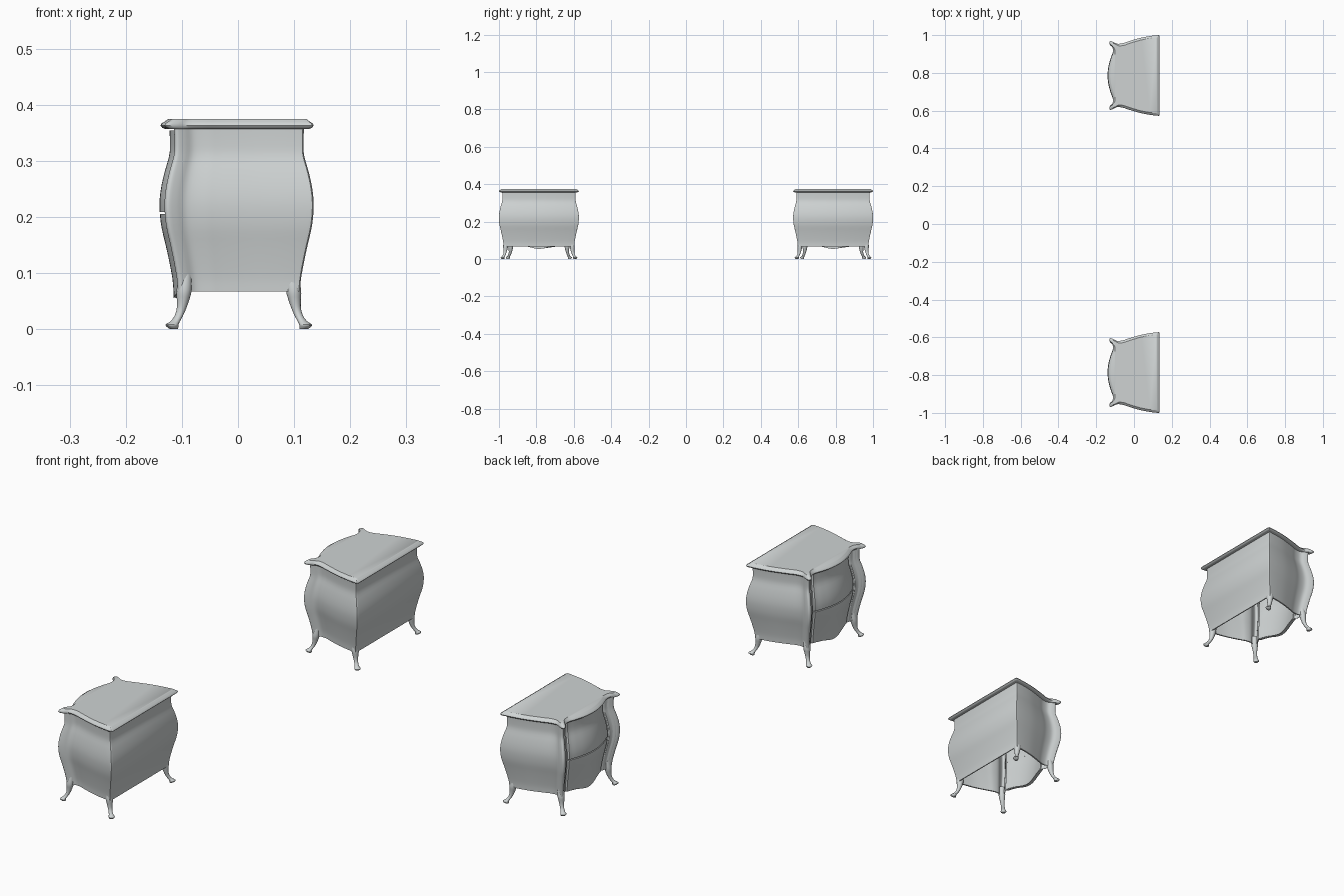
import bpy, bmesh, math
from mathutils import Vector

if "Cube" in bpy.data.objects:
    bpy.data.objects.remove(bpy.data.objects["Cube"])

mat = bpy.data.materials.new("pale grey")
mat.diffuse_color = (0.62, 0.65, 0.65, 1)
mat.use_nodes = True
mat.node_tree.nodes["Principled BSDF"].inputs["Base Color"].default_value = mat.diffuse_color


def smooth_path(pts, n=4):
    """Catmull-Rom curve through the points."""
    p = [Vector(q) for q in pts]
    p = [2 * p[0] - p[1]] + p + [2 * p[-1] - p[-2]]
    out = []
    for i in range(1, len(p) - 2):
        a, b, c, d = p[i - 1:i + 3]
        for k in range(n):
            t = k / n
            out.append(0.5 * (2 * b + (c - a) * t + (2 * a - 5 * b + 4 * c - d) * t * t
                              + (3 * b - a - 3 * c + d) * t ** 3))
    return out + [p[-2]]


def loft(name, rings, offset, loop=False):
    """Skin closed rings, capping both ends or joining last ring to first."""
    bm = bmesh.new()
    vs = [[bm.verts.new((x, y + offset, z)) for x, y, z in r] for r in rings]
    n = len(vs[0])
    pairs = list(zip(vs, vs[1:])) + ([(vs[-1], vs[0])] if loop else [])
    for a, b in pairs:
        for i in range(n):
            j = (i + 1) % n
            bm.faces.new((a[i], a[j], b[j], b[i]))
    if not loop:
        bm.faces.new(vs[0])
        bm.faces.new(vs[-1])
    bmesh.ops.recalc_face_normals(bm, faces=bm.faces)
    me = bpy.data.meshes.new(name)
    bm.to_mesh(me)
    bm.free()
    me.materials.append(mat)
    ob = bpy.data.objects.new(name, me)
    bpy.context.collection.objects.link(ob)
    bpy.ops.object.select_all(action='DESELECT')
    ob.select_set(True)
    bpy.context.view_layer.objects.active = ob
    bpy.ops.object.shade_smooth_by_angle(angle=math.radians(35))
    return ob


# Plan outline: serpentine front at -x, pointed front corners, flat back at +x
half = [(-.135, 0), (-.131, .045), (-.120, .088), (-.109, .122), (-.112, .150),
        (-.125, .166), (-.128, .176), (-.122, .182), (-.107, .177), (-.088, .168),
        (-.060, .170), (-.030, .180), (.030, .198), (.080, .208), (.124, .2135),
        (.130, .2125), (.132, .207)]
outline = smooth_path([(x, -y) for x, y in half[:0:-1]] + half)

# Bombe profile: (height, swell)
profile = smooth_path([(.067, -.022), (.09, -.020), (.12, -.0145), (.15, -.008),
                       (.185, .000), (.22, .003), (.25, .0005), (.28, -.006),
                       (.31, -.0145), (.335, -.0155), (.360, -.0145)], 3)


def swell(z):
    if z <= profile[0][0]:
        return profile[0][1]
    for a, b in zip(profile, profile[1:]):
        if z <= b[0]:
            return a[1] + (b[1] - a[1]) * (z - a[0]) / (b[0] - a[0])
    return profile[-1][1]


def at(p, z, d):
    return (p[0] * (1 + d / .134), p[1] * (1 + (d - .003) / .2135), z)


def is_front(p):
    return p[0] < -.1 and abs(p[1]) < .13


def body(off):
    def ring(z, k):
        r = []
        for p in outline:
            q = p + Vector((.007, 0)) if is_front(p) else p
            x, y, _ = at(q, z, swell(z))
            r.append((x * k, y * k, z))
        return r
    zs = [p[0] for p in profile]
    loft("cabinet_body", [ring(z, 1) for z in zs] + [ring(z, .965) for z in zs[::-1]], off, True)


def drawer(name, off, low, high):
    """Serpentine drawer front standing slightly proud of the carcass."""
    front = [p for p in outline if is_front(p) and abs(p[1]) < .126]
    rings = []
    for k in range(13):
        outer, inner = [], []
        for p in front:
            z = low(p[1]) + (high - low(p[1])) * k / 12
            x, y, _ = at(p, z, swell(z))
            outer.append((x - .002, y, z))
            inner.append((x + .012, y, z))
        rings.append(outer + inner[::-1])
    loft(name, rings, off)


def apron(y):
    """Scalloped lower edge, deepest in the middle."""
    t = min(abs(y) / .095, 1)
    return .069 - .0145 * (0.5 + 0.5 * math.cos(math.pi * t))


def leg(name, off, sx, sy, x0, y0):
    """Cabriole leg: (outward x, outward y, height, radius)."""
    path = smooth_path([(-.003, -.003, .100, .011), (0, 0, .070, .0135), (.002, .001, .052, .011),
                        (.005, .003, .036, .0083), (.010, .007, .023, .0075),
                        (.016, .012, .014, .0085), (.0215, .016, .008, .0115),
                        (.020, .015, .003, .0095), (.018, .014, 0, .007)], 3)
    rings = []
    for dx, dy, z, r in path:
        rings.append([(sx * (x0 + dx) + r * math.cos(a), sy * (y0 + dy) + r * math.sin(a), max(z, 0))
                      for a in (2 * math.pi * i / 14 for i in range(14))])
    rings[-1] = [(x, y, 0) for x, y, z in rings[-1]]
    loft(name, rings, off)


# Two matching bedside chests
for side, off in (("left", -.7865), ("right", .7865)):
    body(off)
    # moulded top
    edge = [(.357, -.005), (.359, .000), (.363, .003), (.367, .001), (.370, -.004),
            (.373, -.008), (.375, -.011)]
    loft(side + "_top_slab", [[at(p, z, d) for p in outline] for z, d in edge], off)
    drawer(side + "_upper_drawer", off, lambda y: .209, .354)
    drawer(side + "_lower_drawer", off, apron, .205)
    for sy in (-1, 1):
        leg(side + "_back_leg", off, 1, sy, .099, .178)
        leg(side + "_front_leg", off, -1, sy, .096, .150)
